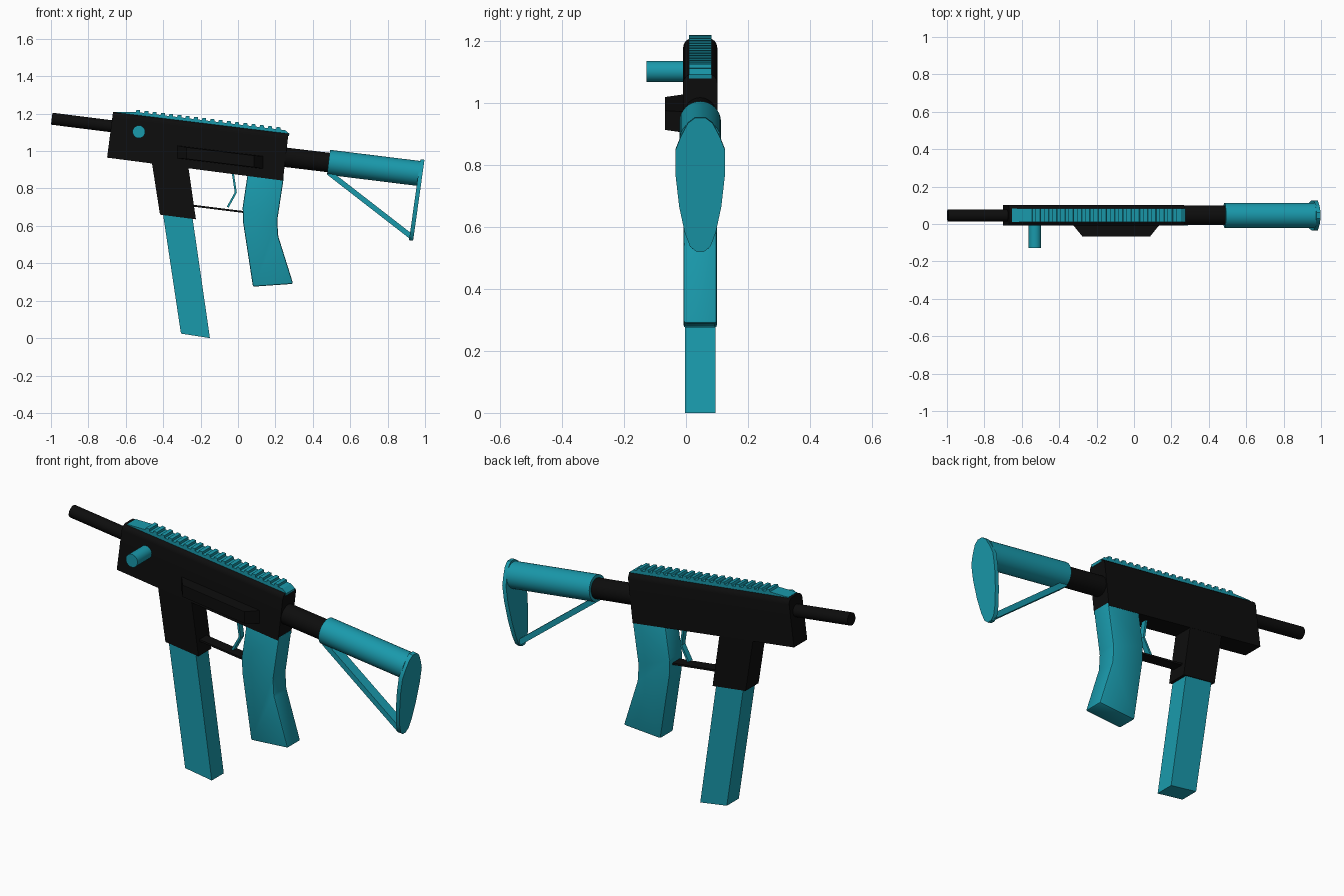
import bpy, bmesh, math
from mathutils import Vector

cube = bpy.data.objects.get("Cube")
if cube:
    bpy.data.objects.remove(cube)

MID = 0.046          # centre plane of the body in y
TILT = math.atan2(-0.115, 0.94)


def material(name, rgb, rough):
    m = bpy.data.materials.new(name)
    m.use_nodes = True
    m.diffuse_color = (*rgb, 1)
    bsdf = m.node_tree.nodes["Principled BSDF"]
    bsdf.inputs["Base Color"].default_value = (*rgb, 1)
    bsdf.inputs["Roughness"].default_value = rough
    return m


TEAL = material("teal", (0.01, 0.32, 0.41), 0.5)
BLACK = material("black", (0.004, 0.004, 0.004), 0.6)


def finish(name, bm, mat, smooth=False):
    bmesh.ops.recalc_face_normals(bm, faces=bm.faces)
    mesh = bpy.data.meshes.new(name)
    bm.to_mesh(mesh)
    bm.free()
    mesh.materials.append(mat)
    ob = bpy.data.objects.new(name, mesh)
    bpy.context.collection.objects.link(ob)
    if smooth:
        bpy.ops.object.select_all(action="DESELECT")
        ob.select_set(True)
        bpy.context.view_layer.objects.active = ob
        bpy.ops.object.shade_smooth_by_angle(angle=math.radians(35))
    return ob


def add_prism(bm, outline, half, mid=MID):
    """Side outline in x, z extruded across y."""
    face = bm.faces.new([bm.verts.new((x, mid - half, z)) for x, z in outline])
    ext = bmesh.ops.extrude_face_region(bm, geom=[face])
    verts = [g for g in ext["geom"] if isinstance(g, bmesh.types.BMVert)]
    bmesh.ops.translate(bm, verts=verts, vec=(0, 2 * half, 0))


def prism(name, outline, half, mat, bevel=0, segments=2, pick=lambda e: True):
    bm = bmesh.new()
    add_prism(bm, outline, half)
    if bevel:
        bmesh.ops.bevel(bm, geom=[e for e in bm.edges if pick(e)], offset=bevel,
                        segments=segments, profile=0.5, affect="EDGES")
    return finish(name, bm, mat, bool(bevel))


def rod(name, a, b, radius, mat):
    a, b = Vector(a), Vector(b)
    bm = bmesh.new()
    bmesh.ops.create_cone(bm, cap_ends=True, segments=32, radius1=radius,
                          radius2=radius, depth=(b - a).length)
    ob = finish(name, bm, mat, True)
    ob.location = (a + b) / 2
    ob.rotation_euler = (b - a).to_track_quat("Z", "Y").to_euler()
    return ob


def strip(path, thick):
    """Outline of a bent strip of even thickness along an x, z path."""
    sides = ([], [])
    for i, p in enumerate(path):
        d = Vector(path[min(i + 1, len(path) - 1)]) - Vector(path[max(i - 1, 0)])
        n = Vector((-d.y, d.x)).normalized() * thick / 2
        sides[0].append(Vector(p) + n)
        sides[1].append(Vector(p) - n)
    return sides[0] + sides[1][::-1]


# Receiver with rounded top edges
def top_long_edge(e):
    a, b = (v.co for v in e.verts)
    return min(a.z, b.z) > 1.05 and abs(a.y - b.y) < 0.01


prism("receiver", [(-0.70, 0.965), (0.24, 0.842), (0.27, 1.095), (-0.668, 1.21)],
      0.055, BLACK, 0.03, 4, top_long_edge)

# Barrel, charging knob and stock tubes
rod("barrel", (-0.996, MID, 1.173), (-0.6, MID, 1.123), 0.032, BLACK)
rod("charging_knob", (-0.53, -0.128, 1.103), (-0.53, 0.02, 1.103), 0.034, TEAL)
rod("stock_inner_tube", (0.2, MID, 0.973), (0.55, MID, 0.931), 0.052, BLACK)
rod("stock_outer_tube", (0.484, MID, 0.94), (0.97, MID, 0.88), 0.067, TEAL)

# Magazine well, magazine and grip
prism("magazine_well", [(-0.47, 1.0), (-0.417, 0.66), (-0.225, 0.635), (-0.272, 0.96)],
      0.054, BLACK)
prism("magazine", [(-0.405, 0.69), (-0.305, 0.024), (-0.15, 0), (-0.25, 0.69)], 0.05, TEAL)
prism("grip", [(0.055, 0.9), (0.025, 0.70), (0.027, 0.62), (0.08, 0.275),
               (0.295, 0.29), (0.215, 0.545), (0.21, 0.63), (0.245, 0.86)],
      0.054, TEAL, 0.008)

# Trigger and its guard
prism("trigger", strip([(-0.03, 0.9), (-0.012, 0.778), (-0.055, 0.70)], 0.011), 0.015, TEAL)
prism("trigger_guard", strip([(-0.25, 0.709), (0.04, 0.673)], 0.01), 0.03, BLACK)

# Top rail: ramped base with evenly spaced ridges
along = Vector((math.cos(TILT), math.sin(TILT)))
up = Vector((-along.y, along.x))
start = Vector((-0.668, 1.21))


def on_rail(s, h):
    return start + along * s + up * h


bm = bmesh.new()
add_prism(bm, [on_rail(s, h) for s, h in
               ((0.015, -0.015), (0.015, 0.001), (0.12, 0.014), (0.925, 0.014),
                (0.95, -0.002), (0.949, -0.015))], 0.036)
RIDGES = 18
pitch = 0.8 / RIDGES
for i in range(RIDGES):
    s = 0.12 + i * pitch
    add_prism(bm, [on_rail(s, 0.01), on_rail(s + 0.003, 0.026),
                   on_rail(s + pitch * 0.5, 0.026), on_rail(s + pitch * 0.57, 0.01)], 0.036)
finish("top_rail", bm, TEAL)

# Side panel on the right, narrowing outwards
bm = bmesh.new()
rings = []
for y, x0, x1, half in ((0.0, -0.33, 0.14, 0.034), (-0.068, -0.275, 0.085, 0.031)):
    rings.append([bm.verts.new((x, y, 0.967 + (x + 0.095) * math.tan(TILT) + h))
                  for x, h in ((x0, -half), (x1, -half), (x1, half), (x0, half))])
for ring in rings:
    bm.faces.new(ring)
for i in range(4):
    j = (i + 1) % 4
    bm.faces.new((rings[0][i], rings[0][j], rings[1][j], rings[1][i]))
finish("side_panel", bm, BLACK)

# Butt plate: rounded teardrop, and the strut bracing it
half_outline = [(0.016, 0), (0.04, -0.018), (0.062, -0.06), (0.08, -0.105), (0.08, -0.185),
                (0.068, -0.29), (0.05, -0.375), (0.033, -0.42), (0.012, -0.437)]
outline = half_outline + [(-y, z) for y, z in reversed(half_outline)]
bm = bmesh.new()
face = bm.faces.new([bm.verts.new((0, y, z)) for y, z in outline])
ext = bmesh.ops.extrude_face_region(bm, geom=[face])
bmesh.ops.translate(bm, vec=(-0.022, 0, 0),
                    verts=[g for g in ext["geom"] if isinstance(g, bmesh.types.BMVert)])
plate = finish("butt_plate", bm, TEAL, True)
plate.location = (0.997, MID, 0.953)
plate.rotation_euler = (0, math.radians(8), 0)
prism("stock_strut", strip([(0.485, 0.885), (0.93, 0.54)], 0.028), 0.027, TEAL)
